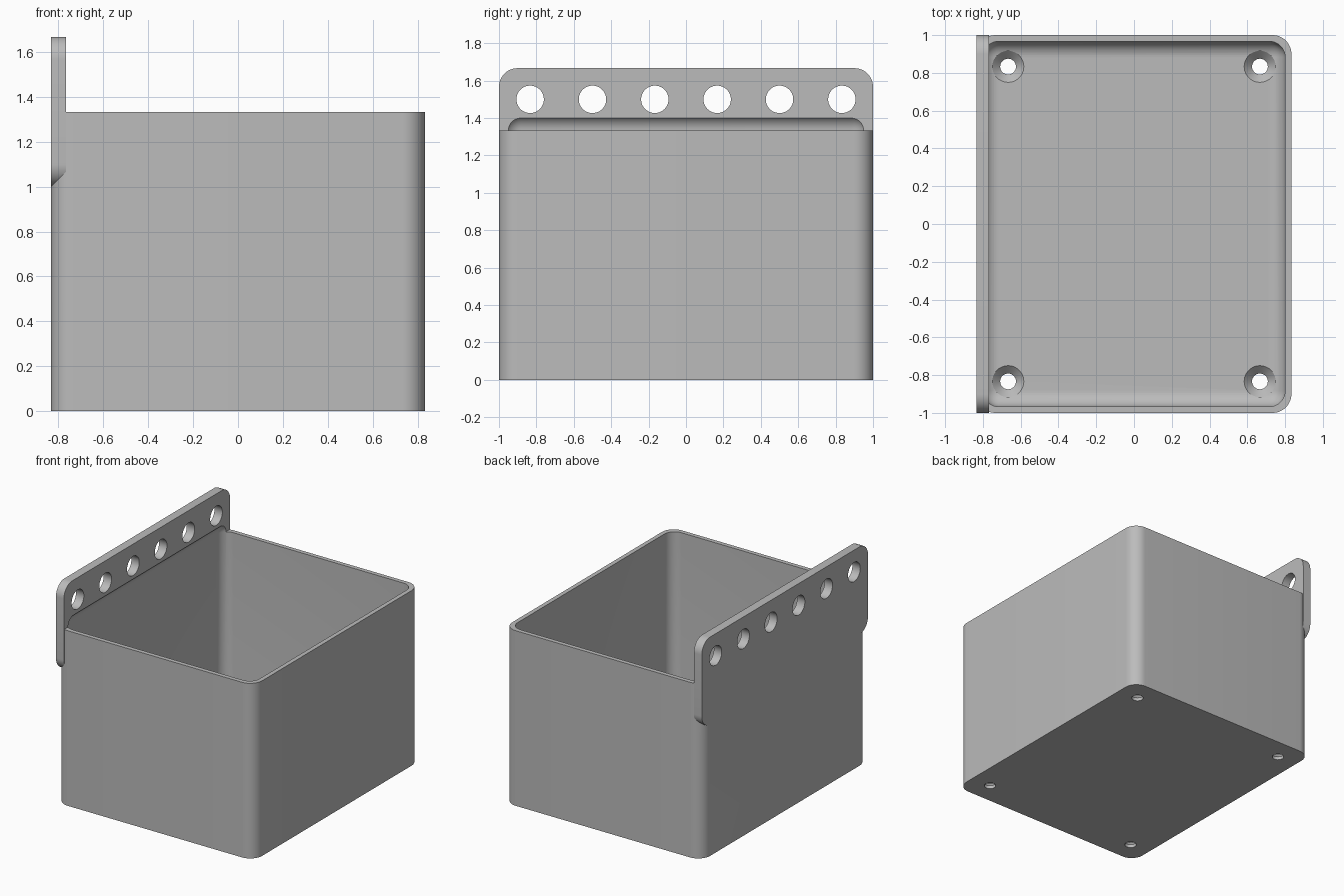
import bpy, bmesh
from math import cos, sin, pi, radians
from mathutils import Matrix, Vector

if "Cube" in bpy.data.objects:
    bpy.data.objects.remove(bpy.data.objects["Cube"])

MM = 1 / 30                      # all sizes below are in thirtieths of a unit
HALF_X, HALF_Y, HEIGHT = 25, 30, 40
WALL, FLOOR, RADIUS = 1, 2, 3
PANEL, PANEL_LOW, PANEL_TOP = 2, 30, 50

grey = bpy.data.materials.new("plain_grey")
grey.use_nodes = True
colour = (0.5, 0.5, 0.5, 1)
grey.diffuse_color = colour
grey.node_tree.nodes["Principled BSDF"].inputs["Base Color"].default_value = colour


def make(name, bm):
    bmesh.ops.recalc_face_normals(bm, faces=bm.faces)
    bmesh.ops.scale(bm, vec=(MM, MM, MM), verts=bm.verts)
    mesh = bpy.data.meshes.new(name)
    bm.to_mesh(mesh)
    bm.free()
    mesh.materials.append(grey)
    obj = bpy.data.objects.new(name, mesh)
    bpy.context.collection.objects.link(obj)
    return obj


def rounded_slab(name, half_u, half_v, r, to_3d, depth, steps=12):
    """Rounded rectangle in u, v pushed along a depth vector."""
    bm = bmesh.new()
    verts = []
    for i, (su, sv) in enumerate([(1, 1), (-1, 1), (-1, -1), (1, -1)]):
        for s in range(steps + 1):
            a = (i + s / steps) * pi / 2
            u = su * (half_u - r) + r * cos(a)
            v = sv * (half_v - r) + r * sin(a)
            verts.append(bm.verts.new(to_3d(u, v)))
    face = bm.faces.new(verts)
    out = bmesh.ops.extrude_face_region(bm, geom=[face])["geom"]
    moved = [g for g in out if isinstance(g, bmesh.types.BMVert)]
    bmesh.ops.translate(bm, vec=Vector(depth), verts=moved)
    return make(name, bm)


def add_cone(bm, r1, r2, length, matrix):
    bmesh.ops.create_cone(bm, cap_ends=True, segments=48, radius1=r1,
                          radius2=r2, depth=length, matrix=matrix)


def combine(target, tool, operation):
    tool.hide_render = True
    mod = target.modifiers.new(tool.name, "BOOLEAN")
    mod.object, mod.operation, mod.solver = tool, operation, "EXACT"
    bpy.context.view_layer.objects.active = target
    bpy.ops.object.modifier_apply(modifier=mod.name)
    bpy.data.objects.remove(tool)


# Box body with rounded upright corners
bin_body = rounded_slab("bin_body", HALF_X, HALF_Y, RADIUS,
                        lambda u, v: (u, v, 0), (0, 0, HEIGHT))

# Hanging panel flush with the outer wall
mid = (PANEL_LOW + PANEL_TOP) / 2
panel = rounded_slab("hanging_panel", HALF_Y, mid - PANEL_LOW, RADIUS,
                     lambda u, v: (-HALF_X, u, mid + v), (PANEL, 0, 0))
combine(bin_body, panel, "UNION")

# Cavity with soft edges, rising slightly into the panel
fillet = 2.5
top = HEIGHT + fillet
bm = bmesh.new()
bmesh.ops.create_cube(bm, size=1)
bmesh.ops.scale(bm, vec=(2 * (HALF_X - WALL), 2 * (HALF_Y - WALL), top - FLOOR),
                verts=bm.verts)
bmesh.ops.translate(bm, vec=(0, 0, (top + FLOOR) / 2), verts=bm.verts)
bmesh.ops.bevel(bm, geom=bm.edges[:], offset=fillet, segments=10,
                profile=0.5, affect="EDGES")
combine(bin_body, make("cavity_cutter", bm), "DIFFERENCE")

# Row of holes through the panel
bm = bmesh.new()
for i in range(6):
    add_cone(bm, 2.2, 2.2, 8, Matrix.Translation((-HALF_X, -25 + 10 * i, 45))
             @ Matrix.Rotation(pi / 2, 4, "Y"))
combine(bin_body, make("panel_hole_cutter", bm), "DIFFERENCE")

# Countersunk screw holes in the floor
shaft, head = 1.25, 2.5
sink = head - shaft
for x in (-20, 20):
    for y in (-25, 25):
        for r1, r2, low, high in ((shaft, shaft, -1, FLOOR + 1),
                                  (shaft, head, FLOOR - sink, FLOOR),
                                  (head, head, FLOOR, FLOOR + 2)):
            bm = bmesh.new()
            add_cone(bm, r1, r2, high - low,
                     Matrix.Translation((x, y, (low + high) / 2)))
            combine(bin_body, make("screw_hole_cutter", bm), "DIFFERENCE")

# Smooth curves, crisp edges
bpy.ops.object.select_all(action="DESELECT")
bin_body.select_set(True)
bpy.context.view_layer.objects.active = bin_body
bpy.ops.object.shade_smooth_by_angle(angle=radians(25))
bin_body.name = "wall_bin"
